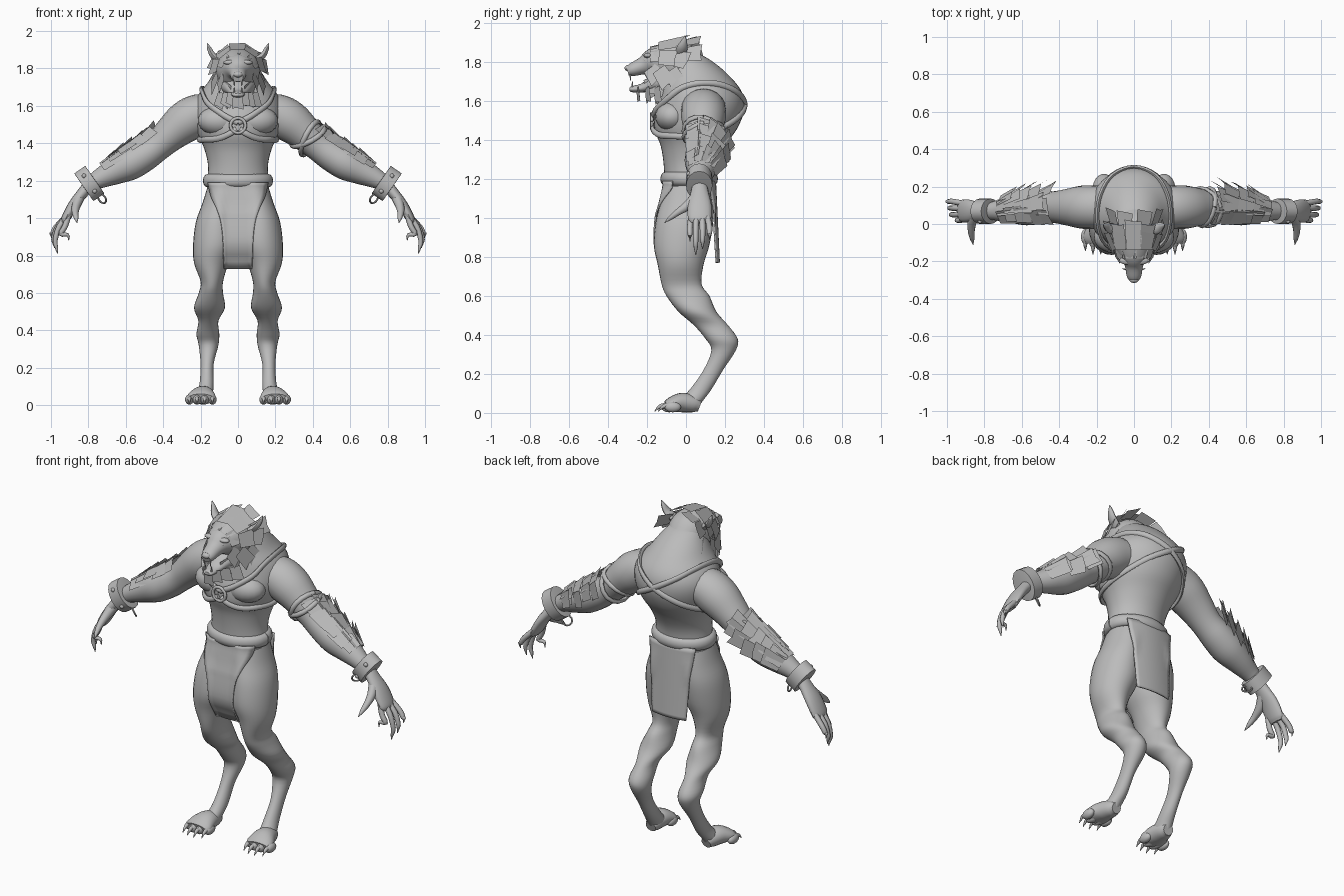
import bpy, bmesh, math, random
from mathutils import Vector as V

if "Cube" in bpy.data.objects:
    bpy.data.objects.remove(bpy.data.objects["Cube"])

random.seed(4)
grey = bpy.data.materials.new("plain grey")
grey.diffuse_color = (0.5, 0.5, 0.5, 1)
grey.use_nodes = True
grey.node_tree.nodes["Principled BSDF"].inputs["Base Color"].default_value = grey.diffuse_color


def finish(name, bm, smooth=True):
    bmesh.ops.recalc_face_normals(bm, faces=bm.faces)
    me = bpy.data.meshes.new(name)
    bm.to_mesh(me)
    bm.free()
    ob = bpy.data.objects.new(name, me)
    bpy.context.collection.objects.link(ob)
    me.materials.append(grey)
    if smooth:
        bpy.ops.object.select_all(action='DESELECT')
        ob.select_set(True)
        bpy.context.view_layer.objects.active = ob
        bpy.ops.object.shade_smooth_by_angle(angle=math.radians(50))
    return ob


def spline(rows, sub=4):
    """Catmull-Rom resampling of tuples of any length."""
    r = [V(p) for p in rows]
    r = [r[0] * 2 - r[1]] + r + [r[-1] * 2 - r[-2]]
    out = []
    for i in range(1, len(r) - 2):
        a, b, c, d = r[i - 1:i + 3]
        for k in range(sub):
            t = k / sub
            out.append(0.5 * (2 * b + (c - a) * t + (2 * a - 5 * b + 4 * c - d) * t * t
                              + (3 * b - a - 3 * c + d) * t ** 3))
    return out + [r[-2]]


def skin(bm, rings):
    vs = [[bm.verts.new(p) for p in ring] for ring in rings]
    n = len(vs[0])
    for a, b in zip(vs, vs[1:]):
        for i in range(n):
            bm.faces.new((a[i], a[(i + 1) % n], b[(i + 1) % n], b[i]))
    bm.faces.new(vs[0])
    bm.faces.new(vs[-1])


def tube(name, rows, ref, s=1, seg=16, sub=4):
    """Rows are x, y, z, radius along ref, radius across ref."""
    pts = spline(rows, sub)
    rings = []
    for i, p in enumerate(pts):
        t = (V(pts[min(i + 1, len(pts) - 1)][:3]) - V(pts[max(i - 1, 0)][:3])).normalized()
        u = (V(ref) - t * t.dot(V(ref))).normalized()
        w = t.cross(u)
        ring = []
        for k in range(seg):
            a = math.tau * k / seg
            q = V(p[:3]) + u * math.cos(a) * max(p[3], .002) + w * math.sin(a) * max(p[4], .002)
            ring.append((q.x * s, q.y, q.z))
        rings.append(ring)
    bm = bmesh.new()
    skin(bm, rings)
    return finish(name, bm)


def slices(name, rows, s=1, seg=28):
    """Rows are z, inner x, outer x, front y, back y."""
    rings = [[(s * ((xi + xo) / 2 + (xo - xi) / 2 * math.cos(math.tau * k / seg)),
               (yf + yb) / 2 + (yb - yf) / 2 * math.sin(math.tau * k / seg), z)
              for k in range(seg)] for z, xi, xo, yf, yb in spline(rows)]
    bm = bmesh.new()
    skin(bm, rings)
    return finish(name, bm)


def ball(name, c, r):
    bm = bmesh.new()
    bmesh.ops.create_uvsphere(bm, u_segments=20, v_segments=12, radius=1)
    for v in bm.verts:
        v.co = V((c[0] + v.co.x * r[0], c[1] + v.co.y * r[1], c[2] + v.co.z * r[2]))
    return finish(name, bm)


def card(bm, p, d, n, w, l, s=1):
    """Thin ragged hair card starting at p and running along d."""
    d = d.normalized()
    side = d.cross(n).normalized() * w / 2
    k = random.uniform(.75, 1)
    q = [p - side * .8, p + side * .8, p + side + d * l * k, p + side * .2 + d * l * .9, p - side * .9 + d * l]
    bm.faces.new([bm.verts.new((v.x * s, v.y, v.z)) for v in q])


# torso: z, half width, front, back
body = [(1.08, .165, -.11, .13), (1.18, .165, -.11, .14), (1.28, .16, -.115, .155), (1.37, .18, -.13, .20),
        (1.45, .215, -.16, .258), (1.53, .235, -.16, .293), (1.60, .235, -.14, .298), (1.66, .212, -.13, .278),
        (1.72, .165, -.12, .23), (1.78, .125, -.10, .165), (1.83, .085, -.08, .09), (1.85, .04, -.05, .03)]
slices("torso", [(z, -h, h, f, b) for z, h, f, b in body], seg=40)
dense = spline(body, 8)


def on_torso(deg, z, off=.006):
    q = min(dense, key=lambda r: abs(r[0] - z))
    a = math.radians(deg)
    return (math.cos(a) * (q[1] + off), (q[2] + q[3]) / 2 + math.sin(a) * ((q[3] - q[2]) / 2 + off), z)


arm = [(.10, .09, 1.57, .11, .08), (.20, .09, 1.555, .115, .11), (.28, .09, 1.515, .115, .112),
       (.36, .09, 1.45, .098, .094), (.43, .09, 1.385, .085, .08), (.50, .09, 1.335, .09, .085),
       (.58, .085, 1.29, .092, .088), (.66, .08, 1.25, .075, .072), (.75, .07, 1.205, .05, .05),
       (.81, .07, 1.165, .04, .036)]
fingers = [(.02, .91, .88), (.05, .97, .81), (.085, .985, .84), (.12, 1.0, .89)]
leg = [(1.16, .0, .165, -.11, .13), (1.08, .0, .19, -.13, .14), (.98, .0, .225, -.155, .14),
       (.86, .005, .24, -.165, .12), (.76, .05, .235, -.145, .09), (.66, .08, .20, -.125, .08),
       (.60, .08, .21, -.10, .12), (.52, .07, .235, -.04, .155), (.45, .105, .212, .04, .215),
       (.38, .10, .222, .10, .265), (.32, .105, .21, .13, .255), (.22, .13, .20, .09, .19),
       (.12, .13, .205, .02, .13), (.06, .135, .22, -.04, .085), (.02, .145, .22, -.04, .06)]

for s, side in ((-1, "right"), (1, "left")):
    ball(side + "_pectoral", (s * .095, -.07, 1.52), (.12, .088, .08))
    tube(side + "_arm", arm, (0, 1, 0), s, 20)
    # hand, fingers with claws, thumb
    tube(side + "_palm", [(.79, .07, 1.18, .036, .034), (.83, .07, 1.135, .045, .03), (.88, .07, 1.07, .06, .028),
                          (.92, .07, 1.0, .06, .024), (.93, .07, .975, .045, .015)], (0, 1, 0), s)
    for i, (y, x, z) in enumerate(fingers):
        tube(f"{side}_finger_{i}", [(.905, .03 + .026 * i, 1.02, .016, .016), ((.94 + x) / 2, y, .955, .015, .015),
             ((.985 + x) / 2, y, (.95 + z) / 2, .013, .013), (x, y, z + .03, .009, .009), (x - .005, y, z, .001, .001)],
             (0, 1, 0), s, 8, 3)
    tube(side + "_thumb", [(.845, .06, 1.115, .028, .03), (.865, .01, 1.065, .024, .026), (.87, -.04, 1.03, .018, .018),
                           (.865, -.08, 1.0, .012, .012), (.86, -.11, .975, .001, .001)], (1, 0, 0), s, 10)
    # leg, foot, toes with claws
    slices(side + "_leg", leg, s)
    tube(side + "_foot", [(.18, .07, .035, .03, .03), (.182, .04, .045, .045, .043), (.188, -.02, .053, .062, .05),
                          (.195, -.07, .044, .077, .04), (.197, -.10, .034, .07, .028)], (1, 0, 0), s, 20)
    for i in range(4):
        x = .137 + .041 * i
        y = -.095 + .018 * abs(i - 1.5)
        ball(f"{side}_toe_{i}", (s * x, y, .03), (.023, .042, .027))
        tube(f"{side}_toe_claw_{i}", [(x, y - .02, .038, .012, .014), (x, y - .05, .032, .009, .010),
                                      (x, y - .075, .008, .001, .001)], (1, 0, 0), s, 8, 3)
    # wrist cuff with rivets and hanging ring
    a, t = V((.795, .068, 1.185)), V((.82, 0, -.57)).normalized()
    up = V((.57, 0, .82))
    rows = [(-.036, .062, .082), (-.035, .068, .09), (.035, .068, .09), (.036, .062, .082)]
    tube(side + "_cuff", [(*(a + t * k), r, q) for k, r, q in rows], (0, 1, 0), s, 16, 1)
    for k in (-.05, .05):
        c = a + up * k + V((0, -.055, 0))
        ball(side + "_cuff_rivet", (s * c.x, c.y, c.z), (.012, .01, .012))
    c = a - up * .105 - t * .01
    link = [(*(c + up * .028 * math.cos(q) + V((0, .9, .0)) * .022 * math.sin(q) + t * .018 * math.sin(q)), .005, .005)
            for q in [math.tau * i / 12 for i in range(13)]]
    tube(side + "_cuff_ring", link, t, s, 6, 1)
    # forearm hair cards
    bm = bmesh.new()
    path = spline(arm[4:9], 4)
    for i in (3, 6, 9, 12, 14):
        p, q = path[i], path[i + 1]
        t = (V(q[:3]) - V(p[:3])).normalized()
        w = V((0, 1, 0))
        n0 = V((-t.z, 0, t.x))
        for deg in (-30, 5, 40, 72):
            g = math.radians(deg + random.uniform(-8, 8))
            n = n0 * math.cos(g) + w * math.sin(g)
            lift = .12 + .36 * max(0, math.sin(g))
            card(bm, V(p[:3]) + n * (p[3] + .004), -t + n * lift, n, .10, random.uniform(.10, .14), s)
    finish(side + "_forearm_hair", bm, False)
    # harness strap over one shoulder, crossing the back and under the other arm
    strap = [(-90, 1.51), (-72, 1.55), (-50, 1.61), (-28, 1.665), (0, 1.69), (30, 1.685), (60, 1.645), (90, 1.58),
             (120, 1.51), (150, 1.45), (180, 1.42), (215, 1.42), (240, 1.425), (258, 1.45), (268, 1.475)]
    rows = [(*on_torso(d, z, .014 if -80 < d < -40 or 225 < d < 262 else .006), .016, .011) for d, z in strap]
    tube(side + "_harness_strap", rows, (0, 0, 1), s, 8)
    # ear, eye, brow, fangs
    tube(side + "_ear", [(.10, -.03, 1.84, .03, .02), (.135, -.02, 1.872, .028, .016), (.153, -.01, 1.905, .016, .012),
                         (.165, -.005, 1.935, .002, .002)], (0, 1, 0), s, 8)
    ball(side + "_eye", (s * .042, -.207, 1.81), (.013, .012, .009))
    ball(side + "_brow", (s * .04, -.195, 1.832), (.038, .022, .014))
    for y, z0, z1 in ((-.285, 1.735, 1.705), (-.275, 1.67, 1.70)):
        tube(side + "_fang", [(.02, y, z0, .006, .006), (.02, y, z1, .001, .001)], (1, 0, 0), s, 6, 1)

# bicep band on one arm
for i, (k, tilt) in enumerate(((.375, .04), (.385, -.04))):
    c, t, n = V((k, .09, 1.435 - (k - .375) * .83)), V((.72, 0, -.69)), V((.69, 0, .72))
    rows = []
    for j in range(17):
        g = math.tau * j / 16
        rows.append((*(c + n * math.cos(g) * .096 + V((0, 1, 0)) * math.sin(g) * .102 + t * tilt * math.cos(g + .8)), .014, .011))
    tube(f"arm_band_{i}", rows, t, 1, 8, 1)

# chest ring and waist roll
tube("chest_ring", [(.04 * math.cos(g), -.175, 1.495 + .04 * math.sin(g), .009, .009)
                    for g in [math.tau * i / 20 for i in range(21)]], (0, 1, 0), 1, 8, 1)
tube("belt", [(.162 * math.cos(g), .016 + .122 * math.sin(g), 1.2, .036, .026)
              for g in [math.tau * i / 36 for i in range(37)]], (0, 0, 1), 1, 12, 1)

# loincloth panels draped over the thighs: z, half width
thigh = spline(leg[:6], 10)


def drape(x, z, back):
    """Outer y of the thigh at x, z; the gap between the legs is bridged."""
    q = min(thigh, key=lambda r: abs(r[0] - z))
    mid, rad = (q[1] + q[2]) / 2, (q[2] - q[1]) / 2
    u = min(.95, abs(max(abs(x), .065) - mid) / rad)
    h = (q[4] - q[3]) / 2 * math.sqrt(1 - u * u)
    return (q[3] + q[4]) / 2 + (h if back else -h)


for name, rows, back in (("front_cloth", [(1.19, .16), (1.12, .145), (1.05, .115), (.98, .092), (.88, .08), (.73, .075)], False),
                         ("back_cloth", [(1.19, .15), (1.08, .135), (.95, .12), (.85, .115), (.77, .11)], True)):
    bm = bmesh.new()
    grid = []
    for z, h in spline(rows):
        hang = .15 + .02 * (1.19 - z) / .42
        grid.append([])
        for j in range(13):
            x = h * (j / 6 - 1)
            y = max(drape(x, z, True) + .008, hang - 1.2 * x * x) if back else min(drape(x, z, False) - .007, -.095 + x * x)
            grid[-1].append(bm.verts.new((x, y, z)))
    for a, b in zip(grid, grid[1:]):
        for j in range(12):
            bm.faces.new((a[j], a[j + 1], b[j + 1], b[j]))
    m = finish(name, bm).modifiers.new("thickness", 'SOLIDIFY')
    m.thickness, m.offset = .008, 0

# head, nose, open jaw
tube("head", [(0, .05, 1.76, .09, .08), (0, -.02, 1.785, .115, .115), (0, -.10, 1.795, .112, .11), (0, -.17, 1.797, .08, .075),
              (0, -.22, 1.78, .05, .046), (0, -.275, 1.76, .04, .034), (0, -.30, 1.752, .028, .024)], (1, 0, 0), 1, 24)
ball("nose", (0, -.297, 1.768), (.025, .018, .016))
tube("lower_jaw", [(0, -.08, 1.71, .10, .07), (0, -.16, 1.69, .072, .045), (0, -.22, 1.667, .043, .024),
                   (0, -.275, 1.66, .032, .016), (0, -.29, 1.66, .02, .008)], (1, 0, 0), 1, 16)

# mane: hair cards in rings from the brow and cheeks backward
bm = bmesh.new()
for y, r, cnt in ((-.185, .082, 8), (-.14, .112, 9), (-.08, .125, 9), (-.015, .118, 8)):
    for i in range(cnt):
        g = math.radians(-50 + 280 * i / (cnt - 1) + random.uniform(-5, 5))
        n = V((math.cos(g), 0, math.sin(g)))
        down = V((0, 0, -.8)) * max(0, .4 - n.z)
        p = V((n.x * r, y, 1.785 + n.z * r * 1.03))
        card(bm, p, V((0, 1, 0)) * (.35 + .65 * max(n.z, 0)) + down + n * .22, n, .095, random.uniform(.08, .11))
finish("mane", bm, False)

# beard tufts under the jaw
bm = bmesh.new()
for x, y, l in ((0, -.278, .09), (-.03, -.25, .075), (.03, -.25, .075), (-.055, -.2, .08), (.055, -.2, .08),
                (-.085, -.15, .085), (.085, -.15, .085)):
    card(bm, V((x, y, 1.67)), V((x * 3, .12, -1)), V((x * 8, -1, 0)), .065, l)
finish("beard", bm, False)
